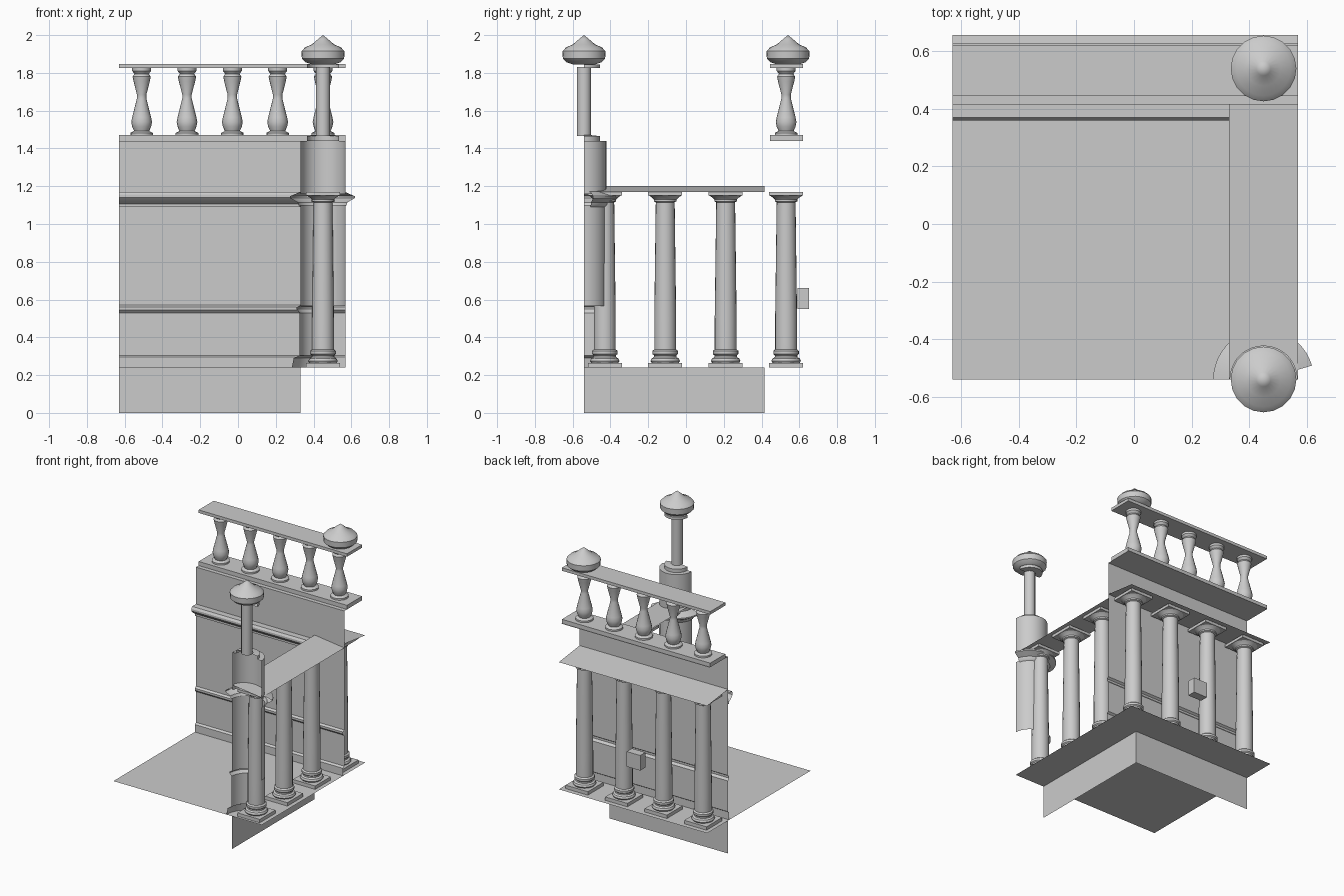
import bpy, bmesh
from math import cos, sin, pi, radians

if "Cube" in bpy.data.objects:
    bpy.data.objects.remove(bpy.data.objects["Cube"])


def finish(bm, name):
    bmesh.ops.remove_doubles(bm, verts=bm.verts, dist=1e-5)
    me = bpy.data.meshes.new(name)
    bm.to_mesh(me)
    bm.free()
    me.shade_smooth()
    me.set_sharp_from_angle(angle=radians(32))
    ob = bpy.data.objects.new(name, me)
    bpy.context.collection.objects.link(ob)
    return ob


def strip(bm, rows):
    vs = [[bm.verts.new(p) for p in r] for r in rows]
    for a, b in zip(vs, vs[1:]):
        for i in range(len(a) - 1):
            bm.faces.new((a[i], b[i], b[i + 1], a[i + 1]))


def revolve(bm, prof, x, y, a0=0, a1=360, n=20):
    # turned surface, optionally only part of a circle
    rows = []
    for i in range(n + 1):
        a = radians(a0 + (a1 - a0) * i / n)
        rows.append([(x + max(r, 1e-7) * cos(a), y + max(r, 1e-7) * sin(a), z) for r, z in prof])
    strip(bm, rows)


def box(bm, x0, x1, y0, y1, z0, z1):
    vs = bmesh.ops.create_cube(bm, size=1)['verts']
    for v in vs:
        v.co = (x1 if v.co.x > 0 else x0, y1 if v.co.y > 0 else y0, z1 if v.co.z > 0 else z0)


def box_object(name, *dims):
    bm = bmesh.new()
    box(bm, *dims)
    return finish(bm, name)


def turned(name, prof, x, y, **kw):
    bm = bmesh.new()
    revolve(bm, prof, x, y, **kw)
    return finish(bm, name)


def extrude_x(name, prof, x0, x1):
    bm = bmesh.new()
    strip(bm, [[(x, y, z) for y, z in prof] for x in (x0, x1)])
    return finish(bm, name)


L, R, F, B = -0.63, 0.57, -0.54, 0.656
WX, WY = 0.33, 0.415

# floor, plinth and lean-to roofs (thin sheets)
extrude_x("floor", [(F, .24), (B, .24)], L, R)
bm = bmesh.new()
strip(bm, [[(x, y, z) for z in (0, .24)] for x, y in ((L, WY), (WX, WY), (WX, F))])
finish(bm, "plinth")
extrude_x("back_roof", [(WY, 1.2), (B, 1.17)], L, R)
bm = bmesh.new()
strip(bm, [[(WX, y, 1.2), (R, y, 1.17)] for y in (F, WY)])
finish(bm, "side_roof")

# wall with baseboard and chair rail, then the inner cornice
extrude_x("wall", [(.4, .24), (.4, .295), (WY, .305), (WY, .53), (.4, .545),
                   (.4, .56), (WY, .57), (WY, 1.44), (B - .03, 1.44)], L, R)
extrude_x("cornice", [(WY, 1.09), (.402, 1.09), (.402, 1.105), (.385, 1.115), (.36, 1.14),
                      (.36, 1.155), (.37, 1.17), (WY, 1.17)], L, WX)

# colonnade along the side and back
col = [(.072, .265), (.078, .275), (.072, .288), (.06, .295), (.06, .305), (.068, .312),
       (.068, .328), (.058, .336), (.058, .5), (.05, 1.115), (.06, 1.12), (.06, 1.13),
       (.07, 1.14), (.085, 1.15)]
spots = [(.45, -.43 + .32 * i) for i in range(4)] + [(.45 - .32 * i, .53) for i in range(1, 4)]
for x, y in spots:
    bm = bmesh.new()
    revolve(bm, col, x, y)
    for z0, z1 in ((.24, .265), (1.15, 1.17)):
        box(bm, x - .09, x + .09, y - .09, y + .09, z0, z1)
    finish(bm, "column")

# balustrade on top of the wall
box_object("bottom_rail", L, R, .445, .62, 1.44, 1.47)
box_object("top_rail", L, R, .445, .62, 1.825, 1.847)
bal = [(.06, 1.47), (.06, 1.482), (.04, 1.492), (.05, 1.515), (.055, 1.54), (.05, 1.565),
       (.025, 1.665), (.025, 1.685), (.043, 1.755), (.048, 1.78), (.038, 1.795),
       (.05, 1.81), (.05, 1.825)]
for i in range(5):
    turned("baluster", bal, -.51 + .24 * i, .53, n=16)

# corner turret: open, partly turned shells
cx, cy = .45, F
turned("turret_base", [(.165, .24), (.155, .29), (.125, .305), (.125, .53), (.14, .55),
                       (.14, .56), (.12, .57)], cx, cy, a0=90, a1=180, n=10)
turned("turret_shell", [(.12, .565), (.12, 1.1)], cx, cy, a0=0, a1=180)
turned("turret_flare", [(.12, 1.09), (.13, 1.1), (.135, 1.115), (.175, 1.137), (.175, 1.147),
                        (.12, 1.17)], cx, cy, a0=16, a1=180)
turned("turret_drum", [(.118, 1.16), (.118, 1.44), (.085, 1.44), (.085, 1.465), (.04, 1.47)],
       cx, cy, a0=0, a1=180)
turned("turret_post", [(.038, 1.465), (.038, 1.83)], cx, cy, n=12)
turned("turret_cap", [(.038, 1.825), (.085, 1.825), (.085, 1.845), (0, 1.845)],
       cx, cy, a0=0, a1=180)

# finials over both corners
fin = [(0, 1.845), (.06, 1.845), (.09, 1.855), (.112, 1.875), (.114, 1.915), (.095, 1.935),
       (.06, 1.95), (.025, 1.98), (0, 2.0)]
for y in (F, .54):
    turned("finial", fin, .45, y)

# small wall box behind the back columns
box_object("outer_box", -.085, .025, .59, .65, .55, .66)
